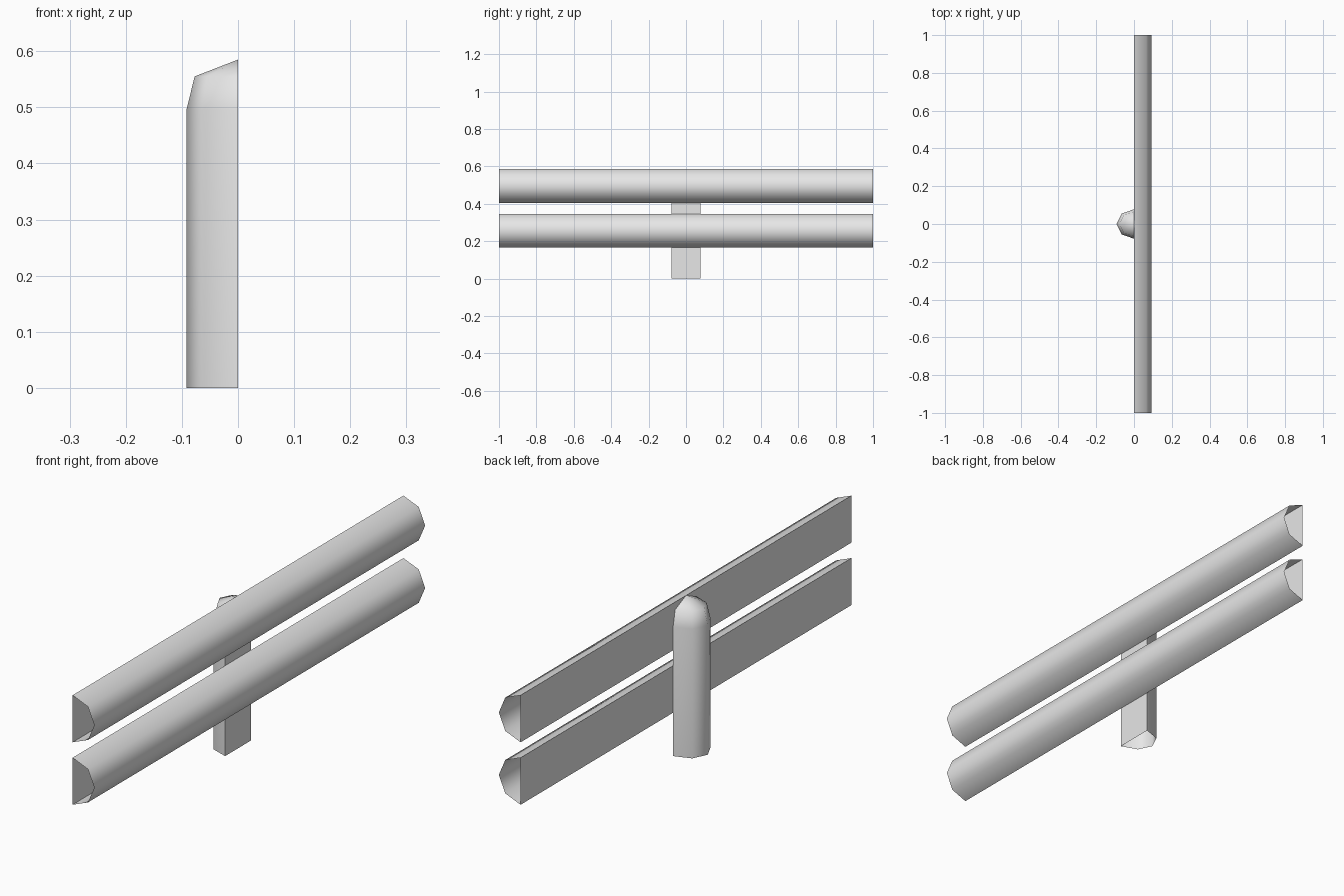
import bpy, math

if "Cube" in bpy.data.objects:
    bpy.data.objects.remove(bpy.data.objects["Cube"])

grey = bpy.data.materials.new("light grey")
grey.diffuse_color = (0.8, 0.8, 0.8, 1)
grey.use_nodes = True
grey.node_tree.nodes["Principled BSDF"].inputs["Base Color"].default_value = grey.diffuse_color

N = 5  # points on each half-octagon section


def loft(name, rings, tip=None):
    """Open-ended shell through closed rings, optionally ending in a point."""
    verts = [v for ring in rings for v in ring]
    faces = []
    for r in range(len(rings) - 1):
        a, b = r * N, (r + 1) * N
        for i in range(N):
            j = (i + 1) % N
            faces.append((a + i, a + j, b + j, b + i))
    if tip:
        verts.append(tip)
        a = (len(rings) - 1) * N
        faces += [(a + i, a + (i + 1) % N, len(verts) - 1) for i in range(N)]
    mesh = bpy.data.meshes.new(name)
    mesh.from_pydata(verts, [], faces)
    mesh.materials.append(grey)
    obj = bpy.data.objects.new(name, mesh)
    bpy.context.collection.objects.link(obj)
    bpy.ops.object.select_all(action='DESELECT')
    obj.select_set(True)
    bpy.context.view_layer.objects.active = obj
    bpy.ops.object.shade_smooth_by_angle(angle=math.radians(58))
    return obj


angles = [math.pi * i / (N - 1) for i in range(N)]

# Two half-round rails, flat at the back, open at the ends
for name, z in (("lower_rail", 0.256), ("upper_rail", 0.495)):
    loft(name, [[(0.092 * math.sin(t), y, z + 0.09 * math.cos(t)) for t in angles]
                for y in (-1, 1)])

# Half-round post with a tapered, pointed top
loft("post", [[(-0.092 * s * math.sin(t), 0.078 * s * math.cos(t), z) for t in angles]
              for z, s in ((0, 1), (0.495, 1), (0.555, 0.84))], tip=(0, 0, 0.585))
